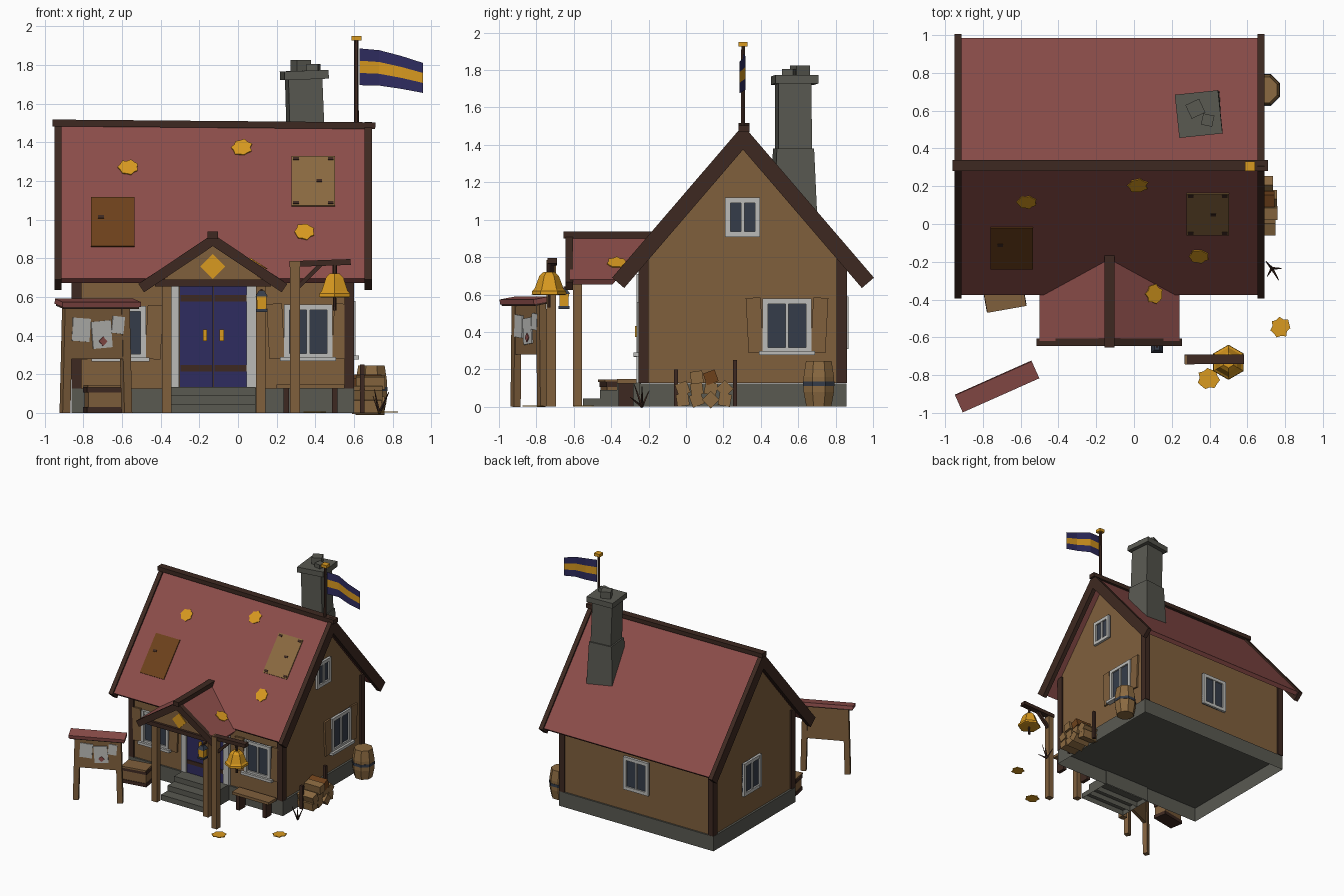
import bpy, bmesh, math, random
from math import radians, cos, sin, atan2, hypot, pi, sqrt
from mathutils import Matrix

random.seed(4)
if "Cube" in bpy.data.objects:
    bpy.data.objects.remove(bpy.data.objects["Cube"])


def material(name, r, g, b):
    m = bpy.data.materials.new(name)
    m.use_nodes = True
    m.diffuse_color = (r, g, b, 1)
    m.node_tree.nodes["Principled BSDF"].inputs["Base Color"].default_value = (r, g, b, 1)
    return m


RED = material("roof red", .262, .075, .068)
WALL = material("plank wall brown", .215, .115, .046)
DARK = material("dark timber", .048, .022, .015)
STONE = material("grey stone", .10, .10, .083)
BLUE = material("deep blue", .028, .025, .115)
GOLD = material("gold", .69, .32, .014)
TRIM = material("pale trim", .50, .50, .48)
GLASS = material("window glass", .036, .046, .067)
OAK = material("light oak", .257, .143, .052)
BROWN = material("rust brown", .155, .053, .011)
I = Matrix.Identity(4)


def place(x, y, z, angle=0, axis="Z"):
    return Matrix.Translation((x, y, z)) @ Matrix.Rotation(radians(angle), 4, axis)


def finish(name, bm, mats, M=I):
    bm.transform(M)
    bmesh.ops.recalc_face_normals(bm, faces=bm.faces)
    me = bpy.data.meshes.new(name)
    bm.to_mesh(me)
    bm.free()
    for m in mats:
        me.materials.append(m)
    ob = bpy.data.objects.new(name, me)
    bpy.context.scene.collection.objects.link(ob)
    return ob


def box(name, x, y, z, mat, M=I, hollow=False):
    """Box from (min, max) ranges; a hollow one has no underside."""
    bm = bmesh.new()
    bmesh.ops.create_cube(bm, size=1)
    if hollow:
        low = [f for f in bm.faces if f.calc_center_median().z < -.4]
        bmesh.ops.delete(bm, geom=low, context="FACES_ONLY")
    for v in bm.verts:
        v.co = [r[0] if c < 0 else r[1] for c, r in zip(v.co, (x, y, z))]
    return finish(name, bm, [mat], M)


def prism(name, pts, a, b, axis, mat, M=I, cut=None):
    """Flat outline swept along an axis from a to b."""
    put = {"X": lambda p, t: (t, *p), "Y": lambda p, t: (p[0], t, p[1]), "Z": lambda p, t: (*p, t)}[axis]
    bm = bmesh.new()
    ends = [[bm.verts.new(put(p, t)) for p in pts] for t in (a, b)]
    n = len(pts)
    for e in ends:
        bm.faces.new(e)
    for i in range(n):
        j = (i + 1) % n
        bm.faces.new((ends[0][i], ends[0][j], ends[1][j], ends[1][i]))
    if cut:
        bmesh.ops.bisect_plane(bm, geom=bm.verts[:] + bm.edges[:] + bm.faces[:],
                               plane_co=cut[0], plane_no=cut[1], clear_outer=True)
    return finish(name, bm, [mat], M)


def lathe(name, prof, sides, mat, M=I, phase=0.0):
    bm = bmesh.new()
    rings = [[bm.verts.new((r * cos(phase + 2 * pi * k / sides), r * sin(phase + 2 * pi * k / sides), z))
              for k in range(sides)] for r, z in prof]
    for lo, hi in zip(rings, rings[1:]):
        for k in range(sides):
            j = (k + 1) % sides
            bm.faces.new((lo[k], lo[j], hi[j], hi[k]))
    bm.faces.new(rings[0])
    bm.faces.new(rings[-1])
    return finish(name, bm, [mat], M)


def chevron(c, top, half, drop, t):
    """Inverted V outline of thickness t."""
    run = hypot(half, drop)
    nx, nz = drop / run * t, half / run * t
    return [(c, top), (c - half, top - drop), (c - half + nx, top - drop - nz), (c, top - t * run / half),
            (c + half - nx, top - drop - nz), (c + half, top - drop)]


# House body
box("foundation", (-.86, .60), (-.25, .857), (0, .125), STONE, hollow=True)
prism("walls", [(-.24, .127), (.847, .127), (.847, .79), (.304, 1.425), (-.24, .79)], -.845, .585, "X", WALL)
for nx, x in (("left", .55), ("right", -.86)):
    for ny, y in (("front", -.255), ("back", .805)):
        box(f"{ny}_{nx}_corner_post", (x, x + .05), (y, y + .055), (.127, .80), DARK)

# Main roof
RIDGE, SLOPE = 1.485, .79 / .68
prism("main_roof", chevron(.305, RIDGE, .68, .79, .035), -.93, .675, "X", RED)
for n, x in (("right", -.95), ("left", .655)):
    prism(f"{n}_barge_board", chevron(.305, 1.505, .70, .815, .085), x, x + .037, "X", DARK)
box("ridge_beam", (-.835, .835), (-.03, .03), (-.015, .02), DARK, place(-.125, .31, 1.49, .5, "Y"))


def on_roof(x, z):
    return place(x, .305 - (RIDGE - z) / SLOPE, z, math.degrees(atan2(.79, .68)), "X")


# Roof patches with nails
corners = [(u, v) for u in (-.09, .09) for v in (-.15, .15)]
for n, x, z, mat, nails in (("brown", -.648, .985, BROWN, [(-.06, .03)]),
                            ("oak", .39, 1.195, OAK, corners + [(.03, 0)])):
    M = on_roof(x, z)
    box(f"{n}_roof_patch", (-.113, .113), (-.168, .168), (-.01, .008), mat, M)
    for u, v in nails:
        box(f"{n}_patch_nail", (u - .015, u + .015), (v - .009, v + .009), (0, .012), DARK, M)


# Fallen leaves
def leaf(M, r=.055):
    pts = []
    for k in range(14):
        q = r * (random.uniform(.92, 1.08) if k % 2 else random.uniform(.75, .9))
        pts.append((q * cos(k * pi / 7), q * sin(k * pi / 7)))
    prism("fallen_leaf", pts, .001, .007, "Z", GOLD, M)


for x, z in ((-.565, 1.268), (.02, 1.37), (.345, .935)):
    leaf(on_roof(x, z))
leaf(place(.105, -.37, .768, 32, "Y"))
leaf(place(.395, -.82, 0, 20), .06)
leaf(place(.775, -.545, 0, 70))

# Chimney
q = sqrt(2)
lathe("chimney_base", [(.118 * q, .95), (.1 * q, 1.38)], 4, STONE, place(.35, .575, 0, 6), pi / 4)
lathe("chimney_stack", [(.09 * q, 0), (.088 * q, .37)], 4, STONE,
      place(.352, .575, 1.37, 6) @ place(0, 0, 0, -2, "Y"), pi / 4)
box("chimney_cap", (-.115, .115), (-.115, .115), (-.02, .025), STONE, place(.343, .582, 1.745, 6) @ place(0, 0, 0, -2, "Y"))
for x, y, r, a, z in ((.325, .61, .04, 25, 1.825), (.39, .55, .03, -12, 1.805)):
    box("chimney_stone", (-r, r), (-r, r), (1.75, z), STONE, place(x, y, 0, a))

# Flag
lathe("flag_pole", [(.013, 1.46), (.011, 1.93)], 6, DARK, place(.612, .305, 0))
box("flag_pole_knob", (.588, .64), (.28, .33), (1.925, 1.95), GOLD)
bm = bmesh.new()
cols = []
for x, y, top, h in ((.628, 0, 1.885, .19), (.73, .012, 1.876, .183), (.845, -.018, 1.846, .17), (.957, -.02, 1.81, .155)):
    cols.append([bm.verts.new((x, .305 + y, top - h * k / 3)) for k in range(4)])
for a, b in zip(cols, cols[1:]):
    for k in range(3):
        bm.faces.new((a[k], a[k + 1], b[k + 1], b[k])).material_index = int(k == 1)
finish("flag", bm, [BLUE, GOLD])

# Porch
cut = ((0, .305, RIDGE - .02), (0, .79, -.68))
prism("porch_roof", chevron(-.13, .915, .37, .235, .03), -.62, -.1, "Y", RED, cut=cut)
prism("porch_barge_board", chevron(-.13, .925, .385, .258, .052), -.645, -.605, "Y", DARK)
box("porch_ridge_beam", (-.157, -.103), (-.655, -.16), (.90, .937), DARK)
box("porch_tie_beam", (-.43, .17), (-.625, -.575), (.655, .69), DARK)
prism("porch_gable", [(-.40, .68), (.14, .68), (-.13, .87)], -.605, -.585, "Y", WALL)
prism("gable_diamond", [(-.195, .757), (-.13, .692), (-.065, .757), (-.13, .822)], -.612, -.60, "Y", GOLD)
for n, x in (("right", -.368), ("left", .117)):
    box(f"porch_{n}_post", (x - .025, x + .025), (-.605, -.555), (0, .66), WALL)
for i in range(3):
    box("porch_step", (-.345, .09), (-.55 + .09 * i, -.24), (0, .045 * (i + 1)), STONE, hollow=True)

# Lantern on the porch post
M = place(.122, -.652, 0)
lathe("lantern_glass", [(.034, .535), (.036, .605)], 4, GOLD, M, pi / 4)
lathe("lantern_cap", [(.045, .603), (.02, .632)], 4, GLASS, M, pi / 4)
lathe("lantern_base", [(.042, .522), (.042, .538)], 4, GLASS, M, pi / 4)
box("lantern_hook", (.116, .128), (-.655, -.60), (.63, .642), DARK)

# Double door
for n, x in (("right", -.355), ("left", .045)):
    box(f"door_{n}_jamb", (x, x + .05), (-.265, -.235), (.13, .70), TRIM)
box("door_header", (-.355, .095), (-.265, -.235), (.66, .71), TRIM)
for n, s in (("right", -1), ("left", 1)):
    x = sorted((-.1275 + s * .002, -.1275 + s * .175))
    box(f"door_{n}_leaf", x, (-.256, -.235), (.13, .66), BLUE)
    for z in (.215, .577):
        box("door_strap", (x[0] + .004, x[1] - .004), (-.262, -.25), (z, z + .032), DARK)
    h = -.1275 + s * .043
    box("door_handle", (h - .011, h + .011), (-.272, -.25), (.372, .432), GOLD)


# Windows, built facing -y and turned to their wall
def window(name, M, w, h, shutters=False):
    a, b, f = w / 2, h / 2, .028
    box(f"{name}_glass", (-a, a), (-.008, .02), (-b, b), GLASS, M)
    for s in (-1, 1):
        box(f"{name}_side_frame", sorted((s * a, s * (a - f))), (-.022, .02), (-b, b), TRIM, M)
        box(f"{name}_cross_frame", (-a, a), (-.021, .02), sorted((s * b, s * (b - f))), TRIM, M)
    box(f"{name}_mullion", (-.009, .009), (-.018, .02), (-b, b), TRIM, M)
    if shutters:
        box(f"{name}_sill", (-a - .02, a + .02), (-.04, .02), (-b - .012, -b + .01), TRIM, M)
        for s in (-1, 1):
            S = M @ place(s * (a + .043), 0, 0, 3 * s, "Y")
            box(f"{name}_shutter", (-.04, .04), (-.015, .01), (-b, b + .005), WALL, S)


window("front_left_window", place(.363, -.24, .42), .25, .28, True)
window("front_right_window", place(-.607, -.24, .415), .26, .275, True)
window("left_side_window", place(.585, .54, .433, 90), .26, .29, True)
window("left_gable_window", place(.585, .303, 1.013, 90), .187, .21)
window("back_window", place(-.13, .847, .45, 180), .235, .28)
window("right_side_window", place(-.845, .33, .45, -90), .235, .28)

# Notice board
ROOF = place(-.725, -.86, .568, 24) @ place(0, 0, 0, 10, "X")
M = place(-.735, -.84, 0, 24)
for n, s in (("right", -1), ("left", 1)):
    box(f"board_{n}_post", (-.022, .022), (-.02, .02), (0, .56), WALL, M @ place(s * .175, 0, 0, -s * 1.5, "Y"))
box("notice_board", (-.17, .17), (-.015, .012), (.28, .555), WALL, M)
box("board_roof", (-.222, .222), (-.05, .05), (-.012, .014), RED, ROOF)
box("board_roof_edge", (-.215, .215), (-.045, .045), (-.022, -.010), DARK, ROOF)
for x, z, w, h, a in ((-.092, .43, .10, .12, 4), (.025, .405, .11, .14, -5), (.117, .455, .068, .088, 6)):
    box("pinned_paper", (-w / 2, w / 2), (-.022, -.014), (-h / 2, h / 2), TRIM, M @ place(x, 0, z, a, "Y"))
box("red_seal", (-.017, .017), (-.027, -.02), (-.017, .017), RED, M @ place(.03, 0, .37, 45, "Y"))

# Crate and bench by the front wall
M = place(-.685, -.385, 0, 10)
box("crate_body", (-.10, .10), (-.055, .055), (.01, .13), WALL, M)
for z in (0, .105):
    box("crate_rail", (-.107, .107), (-.06, .06), (z, z + .03), DARK, M)
box("crate_lid", (-.105, .105), (-.068, .068), (.132, .145), WALL, M)
box("bench_seat", (.20, .55), (-.37, -.265), (.125, .148), WALL)
for x in (.235, .485):
    box("bench_leg", (x, x + .03), (-.36, -.28), (0, .126), DARK)

# Bell on a post
box("bell_post", (.27, .32), (-.745, -.695), (0, .785), WALL)
box("bell_arm", (-.158, .158), (-.025, .025), (-.015, .015), DARK, place(.425, -.715, .775, -2, "Y"))
box("bell_brace", (-.08, .08), (-.012, .012), (-.011, .011), DARK, place(.37, -.715, .71, -45, "Y"))
M = place(.50, -.732, 0)
lathe("bell", [(.08, .597), (.093, .60), (.091, .618), (.078, .63), (.052, .70), (.03, .72)], 6, GOLD, M, pi / 6)
lathe("bell_hanger", [(.012, .71), (.012, .765)], 6, DARK, M)
lathe("bell_clapper", [(.01, .53), (.008, .60)], 6, DARK, M)

# Barrel
M = place(.69, .71, 0)
lathe("barrel", [(.072, 0), (.088, .08), (.088, .16), (.074, .245)], 8, OAK, M, pi / 8)
lathe("barrel_hoop", [(.091, .112), (.091, .135)], 8, GLASS, M, pi / 8)

# Firewood stack between stakes
for y, z in ((-.065, .20), (.25, .25)):
    box("stack_stake", (.63, .655), (y, y + .022), (0, z), DARK)
for row, count in enumerate((4, 4, 2)):
    for k in range(count):
        y = .095 + (k - (count - 1) / 2) * .075
        M = place(.67 + random.uniform(-.015, .015), y, .037 + row * .06, random.choice((8, 20, 45, -10)), "X")
        box("firewood_log", (-.075, .075), (-.033, .033), (-.033, .033), BROWN if (row, k) == (2, 1) else OAK, M)

# Dry twigs near the corner
for a, t, h in ((0, 25, .12), (130, 30, .10), (240, 22, .13), (300, 55, .09)):
    lathe("dry_twig", [(.008, 0), (.002, h)], 4, DARK, place(.73, -.235, 0, a) @ place(0, 0, 0, t, "Y"))
